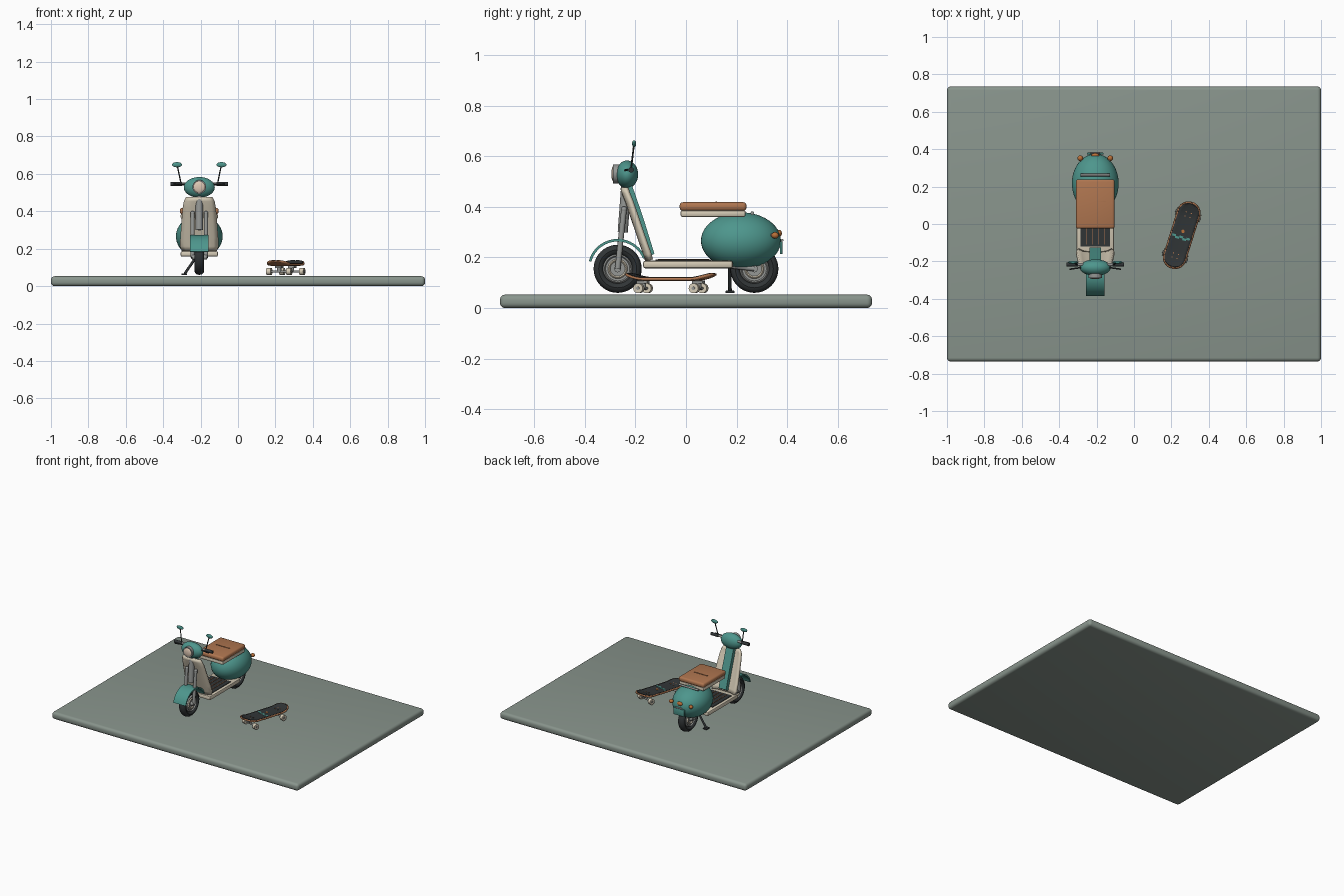
import bpy, bmesh, math
from mathutils import Matrix, Vector

if "Cube" in bpy.data.objects:
    bpy.data.objects.remove(bpy.data.objects["Cube"])

CX = -0.207            # scooter centre line
PI = math.pi


def material(name, col):
    m = bpy.data.materials.new(name)
    m.diffuse_color = (*col, 1)
    m.use_nodes = True
    m.node_tree.nodes["Principled BSDF"].inputs["Base Color"].default_value = m.diffuse_color
    return m


GROUND = material("sage_ground", (0.25, 0.30, 0.265))
TEAL = material("teal_paint", (0.075, 0.305, 0.265))
CREAM = material("cream_paint", (0.67, 0.60, 0.47))
BROWN = material("tan_leather", (0.43, 0.18, 0.08))
DARK = material("dark_rubber", (0.03, 0.035, 0.037))
METAL = material("grey_metal", (0.30, 0.31, 0.30))
AMBER = material("amber_light", (0.48, 0.16, 0.04))
LENS = material("pale_lens", (0.74, 0.58, 0.46))


def finish(name, bm, mat):
    bmesh.ops.recalc_face_normals(bm, faces=bm.faces)
    me = bpy.data.meshes.new(name)
    bm.to_mesh(me)
    bm.free()
    me.materials.append(mat)
    ob = bpy.data.objects.new(name, me)
    bpy.context.collection.objects.link(ob)
    return ob


def box(name, c, size, mat, bevel=0.0, seg=2):
    bm = bmesh.new()
    bmesh.ops.create_cube(bm, size=1, matrix=Matrix.Translation(c) @ Matrix.Diagonal((*size, 1)))
    if bevel:
        bmesh.ops.bevel(bm, geom=bm.edges[:], offset=bevel, segments=seg, profile=0.5, affect='EDGES')
    return finish(name, bm, mat)


def ball(name, c, r, mat, seg=32):
    bm = bmesh.new()
    bmesh.ops.create_uvsphere(bm, u_segments=seg, v_segments=seg // 2, radius=1,
                              matrix=Matrix.Translation(c) @ Matrix.Diagonal((*r, 1)))
    return finish(name, bm, mat)


def rod(name, a, b, r, mat, seg=16, r2=None):
    a, b = Vector(a), Vector(b)
    rot = (b - a).to_track_quat('Z', 'Y').to_matrix().to_4x4()
    bm = bmesh.new()
    bmesh.ops.create_cone(bm, cap_ends=True, segments=seg, radius1=r, radius2=r if r2 is None else r2,
                          depth=(b - a).length, matrix=Matrix.Translation((a + b) / 2) @ rot)
    return finish(name, bm, mat)


def ring(name, c, major, minor, width, mat, seg=40, sides=12):
    """Torus about the x axis, stretched sideways to the given half width."""
    bm = bmesh.new()
    rows = []
    for i in range(seg):
        a = 2 * PI * i / seg
        row = []
        for j in range(sides):
            t = 2 * PI * j / sides
            d = major + minor * math.cos(t)
            row.append(bm.verts.new((c[0] + width * math.sin(t), c[1] + d * math.cos(a), c[2] + d * math.sin(a))))
        rows.append(row)
    for i in range(seg):
        for j in range(sides):
            k, l = (i + 1) % seg, (j + 1) % sides
            bm.faces.new((rows[i][j], rows[k][j], rows[k][l], rows[i][l]))
    return finish(name, bm, mat)


def prism(name, pts, x, half, mat):
    """Side profile in y, z extruded across x."""
    bm = bmesh.new()
    f = bm.faces.new([bm.verts.new((x - half, y, z)) for y, z in pts])
    out = bmesh.ops.extrude_face_region(bm, geom=[f])["geom"]
    bmesh.ops.translate(bm, vec=(2 * half, 0, 0), verts=[v for v in out if isinstance(v, bmesh.types.BMVert)])
    return finish(name, bm, mat)


def loft(name, rows, x, thick, mat, sweep=(0, 0), n=8):
    """Sheet through rows of (y, z, half width); sweep bends its side edges in y and z."""
    bm = bmesh.new()
    grid = []
    for y, z, h in rows:
        us = [2 * j / n - 1 for j in range(n + 1)]
        grid.append([bm.verts.new((x + u * h, y + sweep[0] * u ** 4, z + sweep[1] * u ** 4)) for u in us])
    for r, s in zip(grid, grid[1:]):
        for j in range(n):
            bm.faces.new((r[j], r[j + 1], s[j + 1], s[j]))
    ob = finish(name, bm, mat)
    mod = ob.modifiers.new("thickness", 'SOLIDIFY')
    mod.thickness, mod.offset = thick, 0
    return ob


# Ground slab
box("ground_slab", (0, 0, 0.0265), (2, 1.47, 0.053), GROUND, 0.02, 4)

# Wheels
for tag, y in (("front", -0.27), ("rear", 0.27)):
    c = (CX, y, 0.155)
    ring(tag + "_tyre", c, 0.075, 0.02, 0.026, DARK)
    ring(tag + "_rim", c, 0.052, 0.007, 0.025, METAL)
    rod(tag + "_wheel_disc", (CX - 0.018, y, 0.155), (CX + 0.018, y, 0.155), 0.05, METAL, 32)
    ring(tag + "_hub_ring", c, 0.034, 0.008, 0.024, CREAM)
    rod(tag + "_axle", (CX - 0.04, y, 0.155), (CX + 0.04, y, 0.155), 0.014, METAL)

# Front fender, fork and steering column
arc = [math.radians(22 + 143 * i / 20) for i in range(21)]
outline = [(-0.27 + r * math.cos(a), 0.155 + r * math.sin(a))
           for r, seq in ((0.118, arc), (0.108, arc[::-1])) for a in seq]
prism("front_fender", outline, CX, 0.05, TEAL)
for s, side in ((-1, "left"), (1, "right")):
    x = CX + s * 0.036
    rod(side + "_fork_leg", (x, -0.27, 0.155), (x, -0.245, 0.39), 0.011, METAL)
    ball(side + "_fork_cap", (x, -0.245, 0.39), (0.012, 0.012, 0.012), METAL, 16)
rod("steering_column", (CX, -0.25, 0.30), (CX, -0.235, 0.50), 0.02, METAL)

# Leg shield with a raised spine behind it
shield = [(-0.252, 0.476, 0.066), (-0.246, 0.455, 0.078), (-0.232, 0.42, 0.085), (-0.205, 0.34, 0.092),
          (-0.178, 0.26, 0.098), (-0.162, 0.215, 0.1), (-0.155, 0.19, 0.09)]
loft("leg_shield", shield, CX, 0.016, CREAM, (0.018, 0))
prism("shield_spine", [(-0.245, 0.50), (-0.215, 0.49), (-0.17, 0.36), (-0.125, 0.215), (-0.15, 0.2)], CX, 0.03, TEAL)
rod("shield_badge", (CX, -0.245, 0.41), (CX, -0.225, 0.41), 0.012, TEAL)

# Floorboard with ribbed mat
box("floorboard", (CX, 0.0075, 0.172), (0.2, 0.355, 0.03), CREAM, 0.009)
box("floor_mat", (CX, -0.01, 0.188), (0.16, 0.22, 0.006), DARK)
for i in range(4):
    box(f"mat_stripe_{i}", (CX - 0.048 + 0.032 * i, -0.01, 0.192), (0.003, 0.2, 0.004), BROWN)

# Rear body, swing arm and seat
ball("rear_body", (CX, 0.217, 0.266), (0.125, 0.158, 0.112), TEAL, 48)
for s in (-1, 1):
    rod(f"swing_arm_{s}", (CX + s * 0.036, 0.15, 0.17), (CX + s * 0.036, 0.27, 0.155), 0.01, METAL)
box("seat_base", (CX, 0.107, 0.373), (0.2, 0.258, 0.026), CREAM, 0.008)
box("seat_cushion", (CX, 0.107, 0.401), (0.207, 0.264, 0.034), BROWN, 0.013, 3)
box("seat_seam", (CX, 0.12, 0.419), (0.11, 0.007, 0.005), BROWN, 0.002)
rod("grab_rail", (CX - 0.08, 0.262, 0.375), (CX + 0.08, 0.262, 0.375), 0.007, METAL)

# Rear lights and plate
ball("tail_light", (CX, 0.367, 0.295), (0.022, 0.012, 0.014), AMBER, 16)
for s, side in ((-1, "left"), (1, "right")):
    rod(side + "_signal_stem", (CX + s * 0.065, 0.32, 0.287), (CX + s * 0.08, 0.35, 0.287), 0.007, METAL)
    ball(side + "_signal", (CX + s * 0.08, 0.352, 0.287), (0.015, 0.015, 0.013), AMBER, 16)
box("rear_plate", (CX, 0.376, 0.238), (0.09, 0.01, 0.05), TEAL, 0.003)
rod("plate_lamp", (CX - 0.025, 0.38, 0.268), (CX + 0.025, 0.38, 0.268), 0.005, METAL)

# Headlight head
ball("head_shell", (CX, -0.233, 0.528), (0.083, 0.044, 0.055), TEAL)
rod("headlight_rim", (CX, -0.288, 0.53), (CX, -0.24, 0.53), 0.037, METAL, 32)
ball("headlight_lens", (CX, -0.285, 0.53), (0.032, 0.01, 0.032), LENS)

# Handlebar, grips, levers and mirrors
rod("handlebar", (CX - 0.12, -0.217, 0.546), (CX + 0.12, -0.217, 0.546), 0.008, METAL)
for s, side in ((-1, "left"), (1, "right")):
    def at(x, y, z):
        return (CX + s * x, y, z)
    rod(side + "_grip", at(0.093, -0.217, 0.546), at(0.154, -0.217, 0.546), 0.011, DARK)
    rod(side + "_lever", at(0.07, -0.232, 0.546), at(0.138, -0.242, 0.544), 0.004, DARK, 8)
    rod(side + "_mirror_stem", at(0.098, -0.217, 0.55), at(0.117, -0.206, 0.642), 0.0035, DARK, 8)
    ball(side + "_mirror", at(0.119, -0.205, 0.649), (0.027, 0.008, 0.014), TEAL, 24)

# Side stand
rod("stand_leg", (CX - 0.01, 0.172, 0.165), (CX - 0.078, 0.174, 0.066), 0.007, DARK)
box("stand_foot", (CX - 0.08, 0.174, 0.064), (0.03, 0.036, 0.009), DARK, 0.002)

# Skateboard, built along y and then turned into place
board = []


def deck_rows(length, width, lift, n=28):
    rows, r = [], width / 2
    for i in range(n + 1):
        y = -math.cos(PI * i / n) * length / 2
        over = max(0, abs(y) - (length / 2 - r)) / r
        h = max(0.004, r * (1 - over ** 2.4) ** 0.5)
        rows.append((y, 0.112 + lift + 0.02 * max(0, (abs(y) - 0.1) / 0.08) ** 1.5, h))
    return rows


board.append(loft("board_deck", deck_rows(0.365, 0.125, 0), 0, 0.010, BROWN, (0, 0.003)))
board.append(loft("board_grip", deck_rows(0.35, 0.112, 0.0055), 0, 0.004, DARK, (0, 0.003)))
for i in range(5):     # zigzag stripe and bolts on the grip
    board.append(box(f"board_stripe_{i}", (-0.04 + 0.02 * i, 0.004 * (-1) ** i - 0.014, 0.12),
                     (0.021, 0.012, 0.003), TEAL))
board.append(rod("board_dot", (0, 0.022, 0.116), (0, 0.022, 0.122), 0.009, AMBER))
for e, end in ((-1, "front"), (1, "rear")):
    y = e * 0.115
    board.append(box(end + "_truck_base", (0, y, 0.102), (0.035, 0.045, 0.012), METAL, 0.002))
    board.append(rod(end + "_truck_post", (0, y, 0.078), (0, y, 0.1), 0.011, METAL))
    board.append(rod(end + "_truck_axle", (-0.06, y, 0.078), (0.06, y, 0.078), 0.006, METAL))
    for s in (-1, 1):
        board.append(rod(f"{end}_board_wheel_{s}", (s * 0.044, y, 0.078), (s * 0.068, y, 0.078), 0.0195, CREAM, 24))
        board.append(rod(f"{end}_wheel_nut_{s}", (s * 0.06, y, 0.078), (s * 0.071, y, 0.078), 0.007, METAL, 8))
        for d in (-0.012, 0.012):
            board.append(rod(f"{end}_bolt_{s}_{d}", (s * 0.014, y + d, 0.112), (s * 0.014, y + d, 0.124),
                             0.0035, BROWN, 8))
place = Matrix.Translation((0.255, -0.06, 0)) @ Matrix.Rotation(math.radians(-17.5), 4, 'Z')
for ob in board:
    ob.data.transform(place)

# Smooth shading with sharp edges kept
bpy.ops.object.select_all(action='SELECT')
bpy.context.view_layer.objects.active = bpy.data.objects["rear_body"]
bpy.ops.object.shade_smooth_by_angle(angle=math.radians(35))
